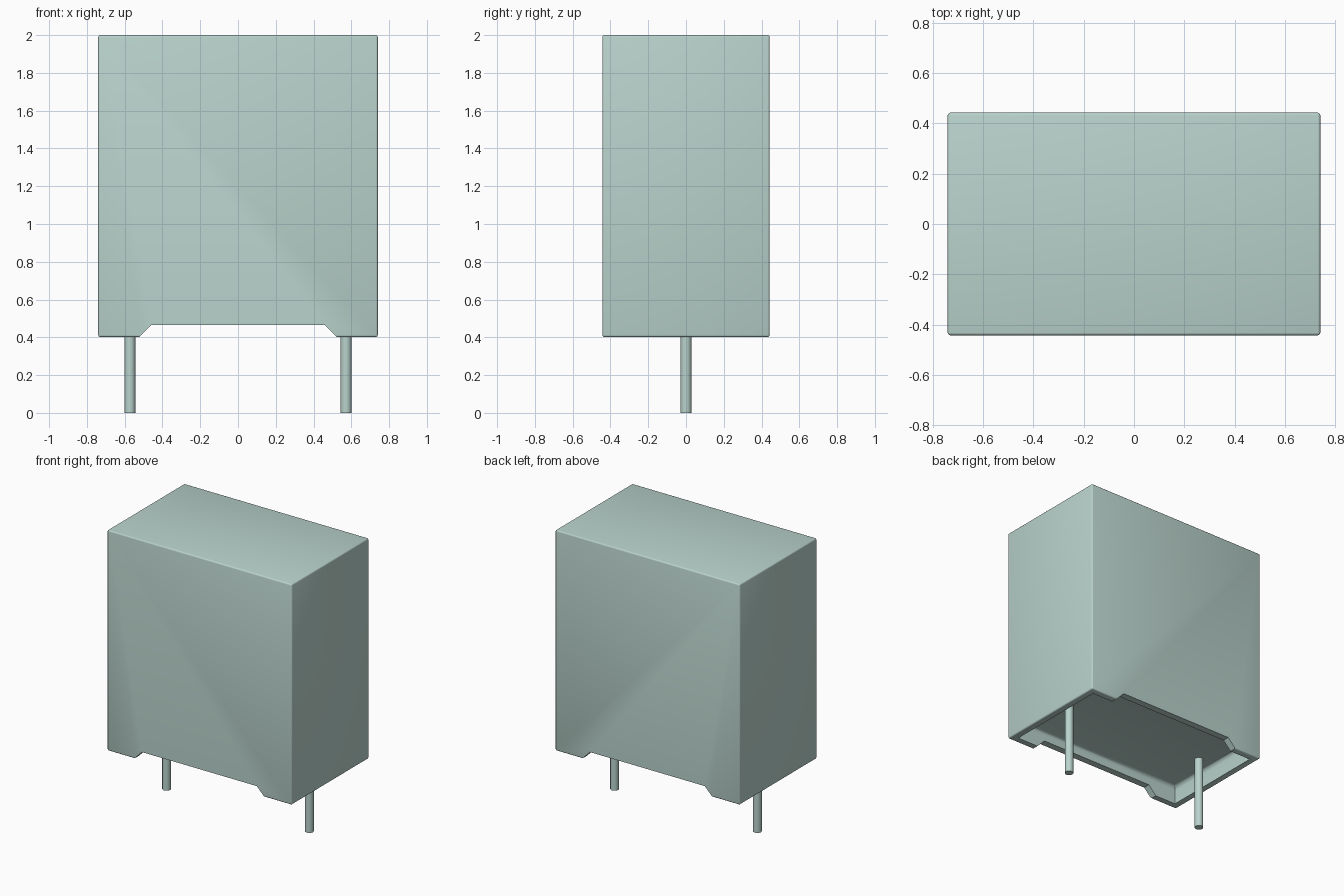
import bpy
import bmesh
import math

cube = bpy.data.objects.get("Cube")
if cube:
    bpy.data.objects.remove(cube, do_unlink=True)

# Main dimensions
HX, HY = 0.74, 0.442         # half width and half depth of the case
BOTTOM, TOP = 0.402, 2.0
WALL, FLOOR = 0.05, 0.53     # rim thickness and height of the recessed underside
NOTCH = 0.465

mat = bpy.data.materials.new("pale_grey_green")
mat.use_nodes = True
colour = (0.49, 0.65, 0.605, 1.0)
mat.diffuse_color = colour
mat.node_tree.nodes["Principled BSDF"].inputs["Base Color"].default_value = colour


def make_object(name, bm):
    bmesh.ops.recalc_face_normals(bm, faces=bm.faces)
    mesh = bpy.data.meshes.new(name)
    bm.to_mesh(mesh)
    bm.free()
    mesh.materials.append(mat)
    ob = bpy.data.objects.new(name, mesh)
    bpy.context.collection.objects.link(ob)
    return ob


def make_prism(name, profile, y0, y1):
    """Extrude an (x, z) profile along y."""
    bm = bmesh.new()
    face = bm.faces.new([bm.verts.new((x, y0, z)) for x, z in profile])
    ext = bmesh.ops.extrude_face_region(bm, geom=[face])
    verts = [g for g in ext["geom"] if isinstance(g, bmesh.types.BMVert)]
    bmesh.ops.translate(bm, verts=verts, vec=(0, y1 - y0, 0))
    return make_object(name, bm)


def make_box(name, hx, hy, z0, z1, radius, segments, edge_test):
    """Box with the edges picked by edge_test rounded."""
    bm = bmesh.new()
    bmesh.ops.create_cube(bm, size=1)
    for v in bm.verts:
        v.co = (v.co.x * 2 * hx, v.co.y * 2 * hy, z0 + (v.co.z + 0.5) * (z1 - z0))
    edges = [e for e in bm.edges if edge_test(e)]
    bmesh.ops.bevel(bm, geom=edges, offset=radius, segments=segments,
                    profile=0.5, affect='EDGES')
    return make_object(name, bm)


def activate(ob):
    bpy.ops.object.select_all(action='DESELECT')
    ob.select_set(True)
    bpy.context.view_layer.objects.active = ob


def cut(ob, cutter):
    cutter.hide_render = True
    activate(ob)
    mod = ob.modifiers.new("cut", 'BOOLEAN')
    mod.operation = 'DIFFERENCE'
    mod.solver = 'EXACT'
    mod.object = cutter
    bpy.ops.object.modifier_apply(modifier=mod.name)
    bpy.data.objects.remove(cutter, do_unlink=True)


def smooth(ob, angle):
    activate(ob)
    bpy.ops.object.shade_smooth_by_angle(angle=math.radians(angle))


# Case: softly rounded block
case = make_box("case", HX, HY, BOTTOM, TOP, 0.01, 3, lambda e: True)

# Recess in the underside, filleted where the walls meet its floor
cut(case, make_box("recess_cutter", HX - WALL, HY - WALL, 0.2, FLOOR, 0.03, 4,
                   lambda e: all(v.co.z > FLOOR - 0.01 for v in e.verts)))

# Sloped notch through the front and back rims
slope = [(-0.72, 0.2), (0.72, 0.2), (0.46, NOTCH), (-0.46, NOTCH)]
cut(case, make_prism("notch_cutter", slope, -0.6, 0.6))
smooth(case, 32)

# Two wire leads
for side, x in (("left", 0.572), ("right", -0.572)):
    bm = bmesh.new()
    top = FLOOR + 0.02
    bmesh.ops.create_cone(bm, cap_ends=True, segments=32, radius1=0.029,
                          radius2=0.029, depth=top)
    bmesh.ops.translate(bm, verts=bm.verts, vec=(x, 0, top / 2))
    smooth(make_object(side + "_lead", bm), 40)
